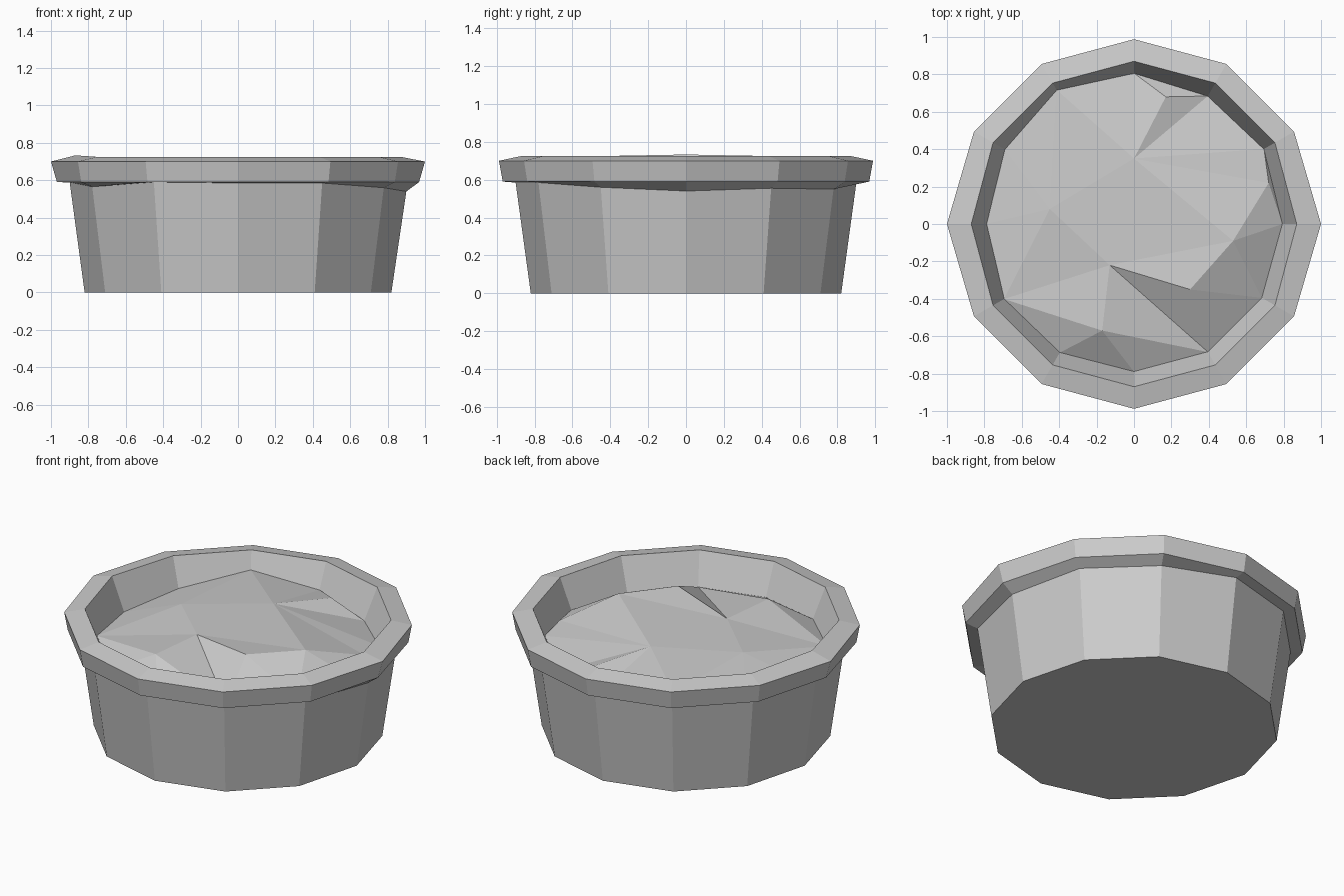
import bpy
import bmesh
import math
from mathutils import Vector
from mathutils.geometry import delaunay_2d_cdt

cube = bpy.data.objects.get("Cube")
if cube:
    bpy.data.objects.remove(cube, do_unlink=True)

SIDES = 12

grey = bpy.data.materials.new("plain grey")
grey.use_nodes = True
colour = (0.6, 0.6, 0.6, 1)
grey.diffuse_color = colour
grey.node_tree.nodes["Principled BSDF"].inputs["Base Color"].default_value = colour


def polar(radius, side, z):
    angle = math.tau * side / SIDES
    return Vector((radius * math.cos(angle), radius * math.sin(angle), z))


def add_object(name, bm):
    mesh = bpy.data.meshes.new(name)
    bm.to_mesh(mesh)
    bm.free()
    mesh.materials.append(grey)
    obj = bpy.data.objects.new(name, mesh)
    bpy.context.collection.objects.link(obj)
    return obj


# Pot: profile rings from the base, over the lip and down the inside
# The joint under the lip is uneven, given per side
joint = [0.54, 0.555, 0.55, 0.585, 0.585, 0.585,
         0.59, 0.565, 0.59, 0.585, 0.585, 0.56]
profile = [(0.82, 0), (0.9, None), (0.968, 0.59), (0.988, 0.7),
           (0.87, 0.725), (0.755, 0.45)]

bm = bmesh.new()
rings = []
for radius, z in profile:
    ring = []
    for i in range(SIDES):
        r = 1.0 if radius == 0.988 and i in (0, 6) else radius
        ring.append(bm.verts.new(polar(r, i, joint[i] if z is None else z)))
    rings.append(ring)
rings[4][6].co.z += 0.008
for low, high in zip(rings, rings[1:]):
    for i in range(SIDES):
        j = (i + 1) % SIDES
        bm.faces.new((low[i], low[j], high[j], high[i]))
bm.faces.new(rings[0][::-1])
bm.faces.new(rings[-1])
add_object("pot", bm)

# Soil: an uneven faceted surface whose edge meets the tapered inner wall
edge_z = [0.54, 0.56, 0.53, 0.57, 0.62, 0.55,
          0.53, 0.56, 0.54, 0.53, 0.53, 0.53]
points = [polar(0.778 + (z - 0.5) * 0.41, i, z) for i, z in enumerate(edge_z)]
lumps = [(-0.13, -0.22, 0.65), (0.3, -0.35, 0.69), (0.53, -0.09, 0.68),
         (-0.45, 0.08, 0.64), (0, 0.35, 0.66), (0.17, 0.68, 0.615),
         (-0.17, -0.57, 0.65), (0.72, 0.22, 0.58)]
points += [Vector(p) for p in lumps]
hollow, ridge, crest = SIDES, SIDES + 1, SIDES + 6
creases = [(i, (i + 1) % SIDES) for i in range(SIDES)]
creases += [(hollow, ridge), (hollow, 10), (ridge, 10), (crest, 10),
            (crest, 7), (hollow, crest)]
flat, _, faces, sources, _, _ = delaunay_2d_cdt(
    [p.xy for p in points], creases, [], 1, 0.0001)

bm = bmesh.new()
verts = [bm.verts.new((co.x, co.y, points[src[0]].z))
         for co, src in zip(flat, sources)]
for face in faces:
    bm.faces.new([verts[i] for i in face])
bmesh.ops.recalc_face_normals(bm, faces=bm.faces)
bm.normal_update()
if sum(f.normal.z for f in bm.faces) < 0:
    bmesh.ops.reverse_faces(bm, faces=bm.faces)
add_object("soil", bm)
